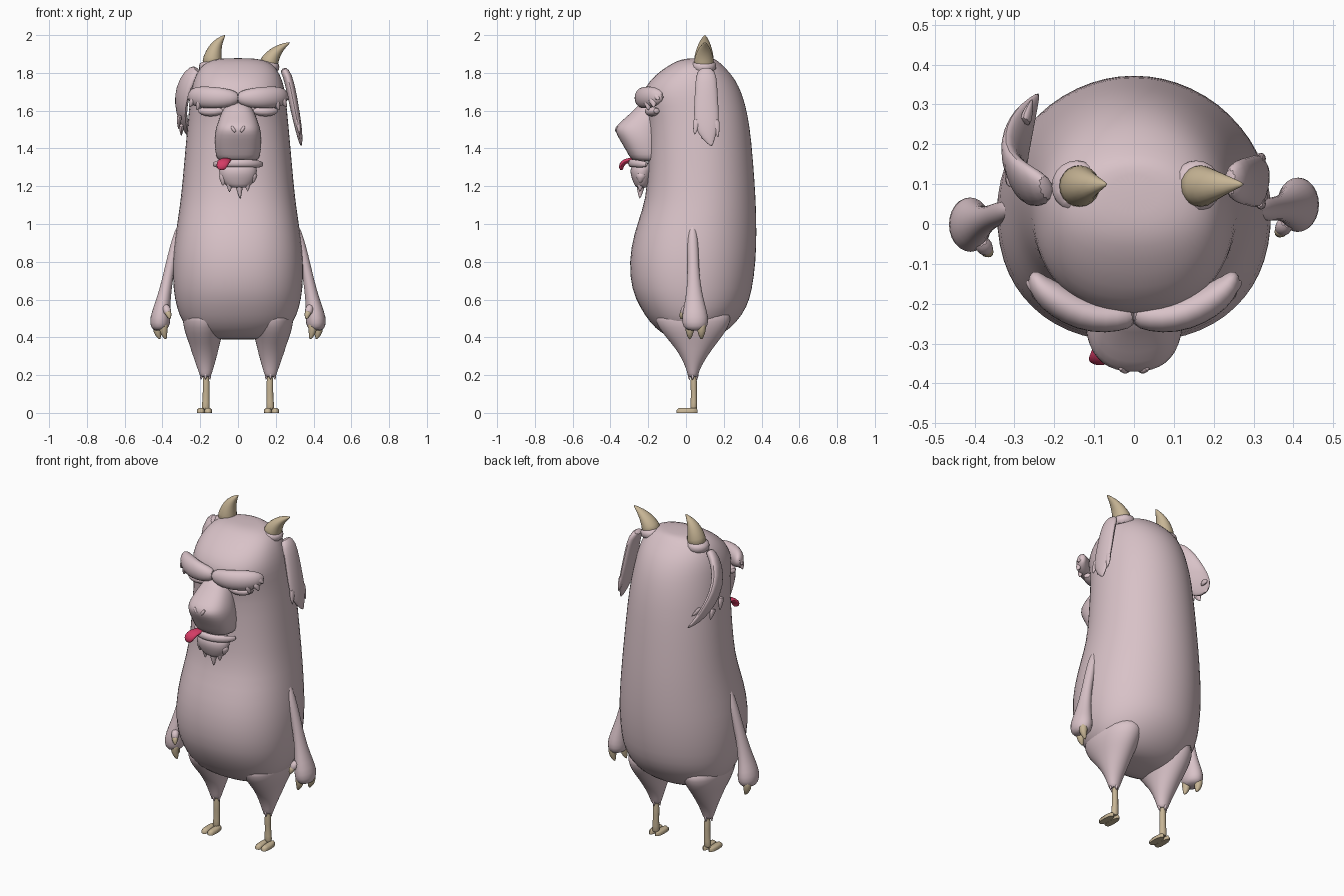
import bpy, math
from mathutils import Vector


def material(name, rgb):
    m = bpy.data.materials.new(name)
    m.diffuse_color = (*rgb, 1)
    return m


PINK = material("pink fur", (0.69, 0.54, 0.575))
TAN = material("tan horn", (0.57, 0.46, 0.30))
RED = material("tongue red", (0.66, 0.045, 0.13))


def skin(name, rings, mat, subdiv=1):
    """Join rings of points into one closed smooth skin."""
    n = len(rings[0])
    verts = [p for r in rings for p in r]
    faces = [(k * n + i, k * n + (i + 1) % n, (k + 1) * n + (i + 1) % n, (k + 1) * n + i)
             for k in range(len(rings) - 1) for i in range(n)]
    faces += [tuple(reversed(range(n))), tuple(range(len(verts) - n, len(verts)))]
    me = bpy.data.meshes.new(name)
    me.from_pydata([tuple(v) for v in verts], [], faces)
    me.materials.append(mat)
    ob = bpy.data.objects.new(name, me)
    bpy.context.collection.objects.link(ob)
    bpy.context.view_layer.objects.active = ob
    ob.select_set(True)
    bpy.ops.object.mode_set(mode='EDIT')
    bpy.ops.mesh.select_all(action='SELECT')
    bpy.ops.mesh.normals_make_consistent(inside=False)
    bpy.ops.object.mode_set(mode='OBJECT')
    bpy.ops.object.shade_smooth_by_angle(angle=math.radians(60))
    ob.select_set(False)
    if subdiv:
        ob.modifiers.new("smooth", 'SUBSURF').levels = subdiv
        ob.modifiers["smooth"].render_levels = subdiv
    return ob


def loft(name, sections, mat, seg=24, cx=0, power=2.0, subdiv=1):
    """Level rings: (z, x offset, half width, front y, back y)."""
    rings = []
    for z, ox, hx, y0, y1 in sections:
        ring = []
        for i in range(seg):
            a = 2 * math.pi * i / seg
            c, s = math.cos(a), math.sin(a)
            e = 2 / (power if s < 0 else 2.0)
            ring.append((cx + ox + hx * math.copysign(abs(c) ** e, c),
                         (y0 + y1) / 2 + (y1 - y0) / 2 * math.copysign(abs(s) ** e, s), z))
        rings.append(ring)
    return skin(name, rings, mat, subdiv)


def tube(name, path, mat, ref=(0, 1, 0), seg=12, subdiv=1):
    """Rings along a path: (x, y, z, radius along ref, radius across)."""
    pts = [Vector(p[:3]) for p in path]
    rings = []
    for i, p in enumerate(path):
        t = (pts[min(i + 1, len(pts) - 1)] - pts[max(i - 1, 0)]).normalized()
        u = Vector(ref)
        u = (u - t * u.dot(t)).normalized()
        v = t.cross(u)
        rings.append([pts[i] + u * p[3] * math.cos(2 * math.pi * k / seg)
                      + v * p[4] * math.sin(2 * math.pi * k / seg) for k in range(seg)])
    return skin(name, rings, mat, subdiv)


def tuft(name, a, b, w, d, ref, mat=PINK):
    """Pointed lock of fur."""
    a, b = Vector(a), Vector(b)
    m = a.lerp(b, 0.5)
    tube(name, [(*a, w, d), (*m, w * 0.75, d * 0.8), (*b, 0.002, 0.002)], mat, ref, 8)


# Trunk and head in one barrel
loft("body", [
    (1.878, 0, .06, .03, .13), (1.872, 0, .13, -.03, .16), (1.845, 0, .19, -.085, .19),
    (1.79, 0, .225, -.165, .245), (1.73, 0, .245, -.215, .28), (1.67, 0, .255, -.235, .305),
    (1.58, 0, .263, -.205, .328), (1.45, 0, .276, -.2, .348), (1.2, 0, .297, -.205, .367),
    (1.08, 0, .312, -.23, .373), (.95, 0, .332, -.278, .376), (.8, 0, .35, -.305, .372),
    (.65, 0, .345, -.29, .352), (.56, 0, .327, -.245, .325), (.48, 0, .298, -.195, .27),
    (.42, 0, .24, -.13, .2), (.395, 0, .16, -.07, .14), (.388, 0, .08, -.03, .1)],
    PINK, 28, power=2.3)

# Muzzle, lower lip and beard
loft("muzzle", [
    (1.65, 0, .05, -.24, -.1), (1.61, 0, .08, -.268, -.1), (1.56, 0, .1, -.325, -.1),
    (1.52, 0, .115, -.372, -.1), (1.49, 0, .122, -.376, -.1), (1.45, 0, .127, -.355, -.1),
    (1.39, 0, .123, -.318, -.1), (1.345, 0, .115, -.295, -.1), (1.33, 0, .09, -.27, -.1)],
    PINK, 20, power=2.5)
tube("lower_lip", [(-.13, -.2, 1.315, .015, .012), (-.11, -.245, 1.318, .02, .015),
                   (-.06, -.285, 1.322, .022, .016), (0, -.295, 1.322, .022, .016),
                   (.06, -.285, 1.322, .022, .016), (.11, -.245, 1.318, .02, .015),
                   (.13, -.2, 1.315, .015, .012)], PINK, (0, 0, 1), 10)
loft("beard", [(1.33, 0, .1, -.285, -.16), (1.28, 0, .105, -.3, -.17), (1.24, 0, .095, -.288, -.18),
               (1.21, 0, .075, -.275, -.19), (1.19, .005, .05, -.265, -.2)], PINK, 16)
for x, tx, tz in [(-.075, -.08, 1.2), (-.045, -.045, 1.165), (0, .012, 1.13), (.045, .052, 1.17), (.078, .08, 1.215)]:
    tuft("beard_tuft", (x, -.235, 1.27), (tx, -.245, tz), .032, .034, (1, 0, 0))
tube("tongue", [(-.05, -.24, 1.337, .025, .01), (-.068, -.305, 1.34, .032, .014),
                (-.08, -.335, 1.325, .034, .016), (-.09, -.345, 1.3, .028, .014),
                (-.093, -.34, 1.285, .014, .008)], RED, (1, 0, 0))
for s in (-1, 1):
    # Nostril rims
    tube("nostril", [(s * .012, -.366, 1.485, .007, .008), (s * .024, -.37, 1.5, .009, .01),
                     (s * .036, -.36, 1.52, .007, .008)], PINK, (0, 1, 0), 8)
    # Closed eyelids
    tube("eyelid", [(s * .07, -.19, 1.6, .015, .02), (s * .12, -.19, 1.595, .028, .035),
                    (s * .17, -.175, 1.595, .028, .035), (s * .21, -.15, 1.6, .015, .02)],
         PINK, (0, 0, 1), 10)
    # Heavy brows with ragged ends
    tube("brow", [(s * -.005, -.225, 1.668, .03, .03), (s * .04, -.235, 1.666, .048, .038),
                  (s * .1, -.235, 1.668, .058, .042), (s * .16, -.212, 1.67, .06, .045),
                  (s * .21, -.18, 1.673, .058, .042), (s * .243, -.15, 1.675, .045, .03),
                  (s * .255, -.12, 1.68, .02, .012)], PINK, (0, 0, 1))
    for x, y, z, tx, ty, tz in [(.2, -.2, 1.66, .218, -.2, 1.6), (.23, -.175, 1.67, .258, -.17, 1.615),
                                (.235, -.16, 1.69, .272, -.145, 1.655)]:
        tuft("brow_tuft", (s * x, y, z), (s * tx, ty, tz), .03, .022, (0, 1, 0))

# Horns with raised collars
tube("left_horn", [(-.14, .095, 1.83, .06, .06), (-.135, .095, 1.88, .056, .053),
                   (-.122, .097, 1.93, .044, .039), (-.1, .099, 1.97, .026, .022),
                   (-.066, .1, 2.002, .002, .002)], TAN, seg=10)
tube("right_horn", [(.155, .095, 1.825, .06, .06), (.17, .095, 1.87, .056, .05),
                    (.195, .097, 1.905, .044, .036), (.23, .099, 1.938, .026, .02),
                    (.278, .1, 1.963, .002, .002)], TAN, seg=10)
for s, lean in ((-1, .0), (1, .012)):
    x = s * .145 + lean
    tube("horn_collar", [(x - s * .005, .095, 1.8, .072, .072), (x, .095, 1.845, .07, .068),
                         (x + s * .001 + lean * .2, .095, 1.865, .06, .058)], PINK, seg=10)

# Drooping ears
tube("right_ear", [(.235, .105, 1.825, .035, .02), (.262, .107, 1.79, .058, .026),
                   (.283, .107, 1.7, .062, .026), (.302, .107, 1.6, .069, .024),
                   (.318, .11, 1.52, .068, .02), (.328, .12, 1.46, .04, .015),
                   (.335, .137, 1.41, .004, .004)], PINK)
for y, ty, tz in [(.06, .045, 1.47), (.085, .085, 1.445), (.155, .17, 1.455)]:
    tuft("right_ear_tuft", (.313, y, 1.56), (.328, ty, tz), .026, .016, (0, 1, 0))
tube("left_ear", [(-.21, .09, 1.825, .035, .025), (-.255, .095, 1.785, .065, .03),
                  (-.295, .115, 1.7, .08, .03), (-.305, .16, 1.61, .082, .026),
                  (-.29, .22, 1.54, .07, .022), (-.268, .275, 1.485, .042, .016),
                  (-.238, .33, 1.45, .004, .004)], PINK, (-.3, .9, .6))
for p, q in [((-.31, .11, 1.58), (-.315, .13, 1.5)), ((-.3, .17, 1.53), (-.3, .2, 1.465)),
             ((-.275, .25, 1.55), (-.255, .315, 1.52))]:
    tuft("left_ear_tuft", p, q, .03, .016, (0, 1, .4))

for s, side in ((-1, "left"), (1, "right")):
    shift = -.05 if s < 0 else 0

    def arm_pt(x, y, z, a, b):
        return (s * x, y + shift * min(1, max(0, (.95 - z) / .4)), z, a, b)

    # Arm widening into the hand
    tube(side + "_arm", [arm_pt(*p) for p in [
        (.305, .035, 1.0, .015, .015), (.325, .035, .92, .03, .025), (.347, .038, .83, .03, .027),
        (.367, .04, .74, .032, .028), (.386, .043, .64, .042, .034), (.402, .046, .56, .06, .045),
        (.412, .048, .5, .075, .057), (.414, .05, .455, .068, .053), (.412, .05, .435, .04, .03)]], PINK)
    # Claws
    for y, x, tx in ((.02, .392, .38), (.082, .425, .412)):
        tube(side + "_claw", [arm_pt(x, y, .49, .026, .026), arm_pt(x + .004, y, .45, .028, .027),
                              arm_pt(x, y, .415, .02, .019), arm_pt(tx, y, .388, .004, .004)], TAN, seg=8)
    tube(side + "_thumb", [arm_pt(.385, .01, .57, .02, .02), arm_pt(.376, -.008, .545, .025, .024),
                           arm_pt(.37, -.015, .52, .02, .02)], PINK, (1, 0, 0), 8)
    tube(side + "_thumb_claw", [arm_pt(.374, -.01, .54, .02, .018), arm_pt(.367, -.022, .52, .019, .017),
                                arm_pt(.36, -.028, .495, .004, .004)], TAN, (1, 0, 0), 8)
    # Furry thigh tapering to the ankle
    loft(side + "_thigh", [
        (.56, s * .165, .13, -.18, .25), (.48, s * .178, .118, -.165, .24), (.42, s * .18, .1, -.125, .205),
        (.37, s * .178, .083, -.08, .165), (.31, s * .175, .067, -.035, .12), (.25, s * .173, .047, -.005, .082),
        (.205, s * .172, .033, .008, .065), (.188, s * .172, .026, .015, .06)], PINK, 20)
    for x, y in ((-.02, .035), (0, .018), (.02, .035), (0, .057)):
        tuft(side + "_ankle_tuft", (s * .172 + x, y, .215), (s * .172 + x * 1.2, y, .173), .012, .012, (1, 0, 0))
    # Thin shank and two-toed foot
    tube(side + "_shank", [(s * .17, .04, .21, .02, .021), (s * .168, .042, .12, .017, .018),
                           (s * .17, .042, .05, .018, .02), (s * .172, .04, .012, .022, .026)], TAN, seg=10)
    for x in (.158, .197):
        loft(side + "_toe", [(0, s * x, .02, -.05, .062), (.014, s * x, .021, -.05, .062),
                             (.025, s * x, .013, -.038, .055)], TAN, 12, power=3, subdiv=0)
